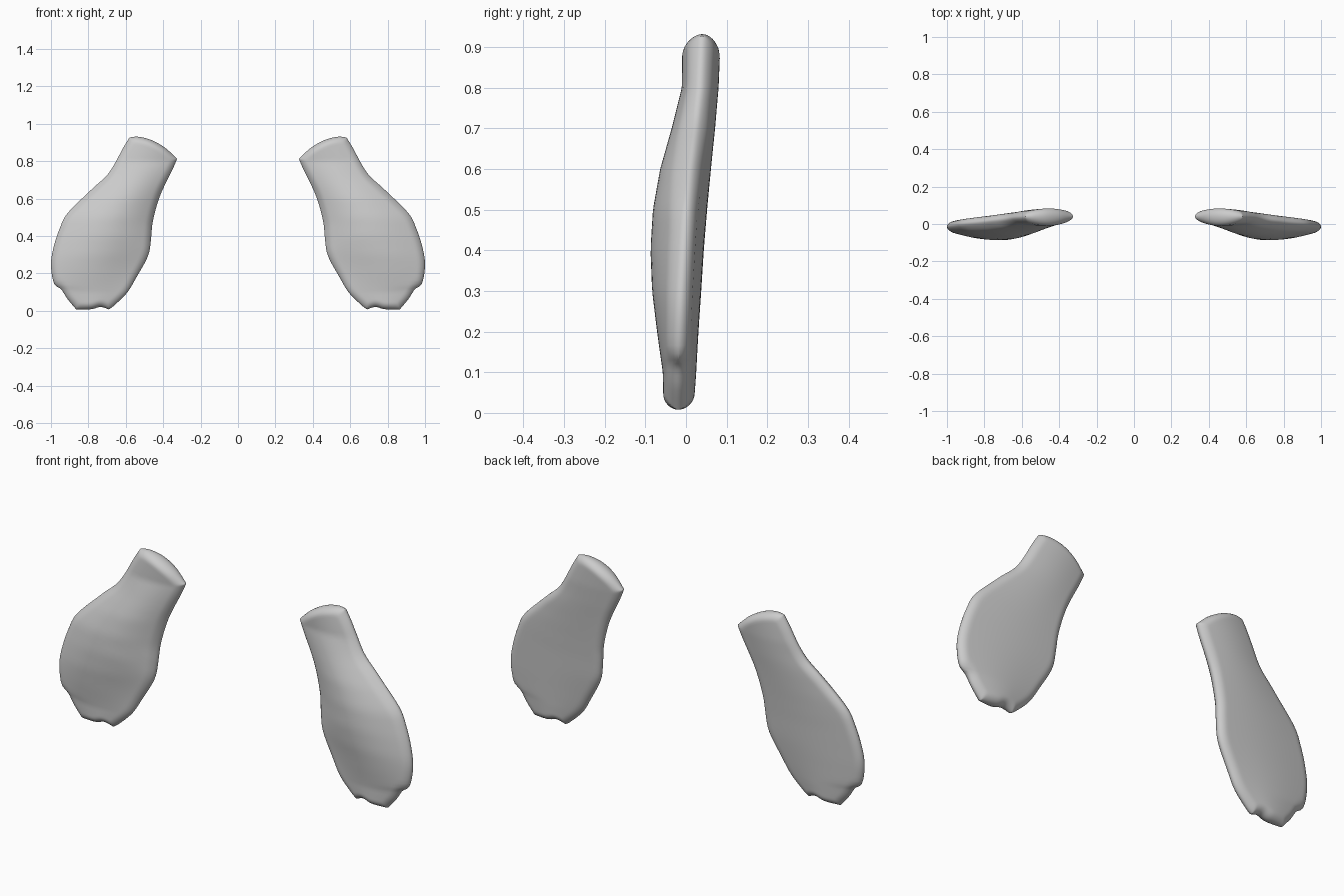
import bpy, bmesh, math
from mathutils import Vector

if "Cube" in bpy.data.objects:
    bpy.data.objects.remove(bpy.data.objects["Cube"])

# Outline of one flipper in the front plane (x, z), four sides meeting at corners
TOP = [(.326, .813), (.39, .872), (.465, .914), (.535, .931), (.58, .927)]
OUTER = [(.58, .927), (.612, .875), (.69, .738), (.78, .652), (.91, .524), (.952, .444),
         (.984, .348), (1.0, .25), (.984, .148), (.945, .115), (.912, .064), (.865, .008)]
INNER = [(.326, .813), (.348, .76), (.417, .615), (.455, .48), (.465, .385), (.481, .294),
         (.545, .176), (.594, .096), (.663, .028), (.69, .008)]
BOTTOM = [(.69, .008), (.735, .021), (.785, .009), (.865, .008)]

# Thickness by height: z, front y, back y, inner rim y, outer rim y
SECTIONS = [(0, -.055, .018, -.018, -.019), (.1, -.057, .025, -.012, -.019),
            (.2, -.071, .03, -.002, -.016), (.3, -.083, .036, .008, -.012),
            (.4, -.087, .042, .015, -.006), (.5, -.081, .05, .023, 0),
            (.6, -.063, .06, .03, .009), (.7, -.035, .071, .036, .022),
            (.8, -.01, .08, .041, .034), (.94, -.009, .086, .043, .04)]
NU, NV = 36, 60


def spline(p, t):
    """Catmull-Rom through equally weighted points, t in 0..1."""
    s = min(max(t, 0), 1) * (len(p) - 1)
    i = min(int(s), len(p) - 2)
    f = s - i
    a, b, c, d = (Vector(p[min(max(k, 0), len(p) - 1)]) for k in range(i - 1, i + 3))
    return .5 * (2 * b + (c - a) * f + (2 * a - 5 * b + 4 * c - d) * f**2
                 + (3 * b - a - 3 * c + d) * f**3)


def even(p, n=400):
    """Function giving the spline point at a fraction of its length."""
    pts = [spline(p, k / n) for k in range(n + 1)]
    acc = [0]
    for a, b in zip(pts, pts[1:]):
        acc.append(acc[-1] + (b - a).length)

    def at(t):
        want = t * acc[-1]
        for k in range(n):
            if acc[k + 1] >= want:
                return pts[k].lerp(pts[k + 1], (want - acc[k]) / (acc[k + 1] - acc[k] + 1e-12))
        return pts[-1]
    return at


def section(z):
    for a, b in zip(SECTIONS, SECTIONS[1:]):
        if z <= b[0]:
            f = max(0, (z - a[0]) / (b[0] - a[0]))
            return [m + (n - m) * f for m, n in zip(a[1:], b[1:])]
    return SECTIONS[-1][1:]


top, outer, inner, bottom = (even(p) for p in (TOP, OUTER, INNER, BOTTOM))
rim = [f(k / 60) for f in (top, outer, inner, bottom) for k in range(61)]


def patch(u, v):
    """Blend the four sides into a point inside the outline."""
    c = (top(u) * (1 - v) + bottom(u) * v + inner(v) * (1 - u) + outer(v) * u)
    return c - (top(0) * (1 - u) * (1 - v) + top(1) * u * (1 - v)
                + bottom(0) * (1 - u) * v + bottom(1) * u * v)


def rim_distance(p):
    best = 9
    for a, b in zip(rim, rim[1:]):
        d = b - a
        if 0 < d.length < .05:
            t = min(max((p - a).dot(d) / d.length_squared, 0), 1)
            best = min(best, (a + d * t - p).length)
    return best


def ease(t):
    return (1 - math.cos(math.pi * t)) / 2


def flipper(name, side, mat):
    bm = bmesh.new()
    front, back = {}, {}
    for j in range(NV + 1):
        for i in range(NU + 1):
            u, v = ease(i / NU), ease(j / NV)
            p = patch(u, v)
            edge = i in (0, NU) or j in (0, NV)
            f, b, yi, yo = section(p.y)
            mid, bulge = yi + (yo - yi) * u, math.sin(math.pi * u)
            half, centre = .024, (yi + yo) / 2
            # rounded rim, then a lens-shaped body
            k = 0 if edge else math.sqrt(max(0, 1 - (1 - min(rim_distance(p) / .036, 1))**2))
            yf = mid - k * (half + (centre - half - f) * bulge)
            yb = mid + k * (half + (b - centre - half) * bulge)
            front[i, j] = bm.verts.new((side * p.x, yf, p.y))
            back[i, j] = front[i, j] if edge else bm.verts.new((side * p.x, yb, p.y))
    for j in range(NV):
        for i in range(NU):
            for g in (front, back):
                q = [g[i, j], g[i, j + 1], g[i + 1, j + 1], g[i + 1, j]]
                if not bm.faces.get(q):
                    bm.faces.new(q if g is front else q[::-1])
    bmesh.ops.recalc_face_normals(bm, faces=bm.faces[:])
    me = bpy.data.meshes.new(name)
    bm.to_mesh(me)
    bm.free()
    me.materials.append(mat)
    me.shade_smooth()
    ob = bpy.data.objects.new(name, me)
    bpy.context.collection.objects.link(ob)


grey = bpy.data.materials.new("light_grey")
grey.diffuse_color = (.6, .6, .6, 1)
grey.use_nodes = True
grey.node_tree.nodes["Principled BSDF"].inputs["Base Color"].default_value = grey.diffuse_color
flipper("right_flipper", 1, grey)
flipper("left_flipper", -1, grey)
